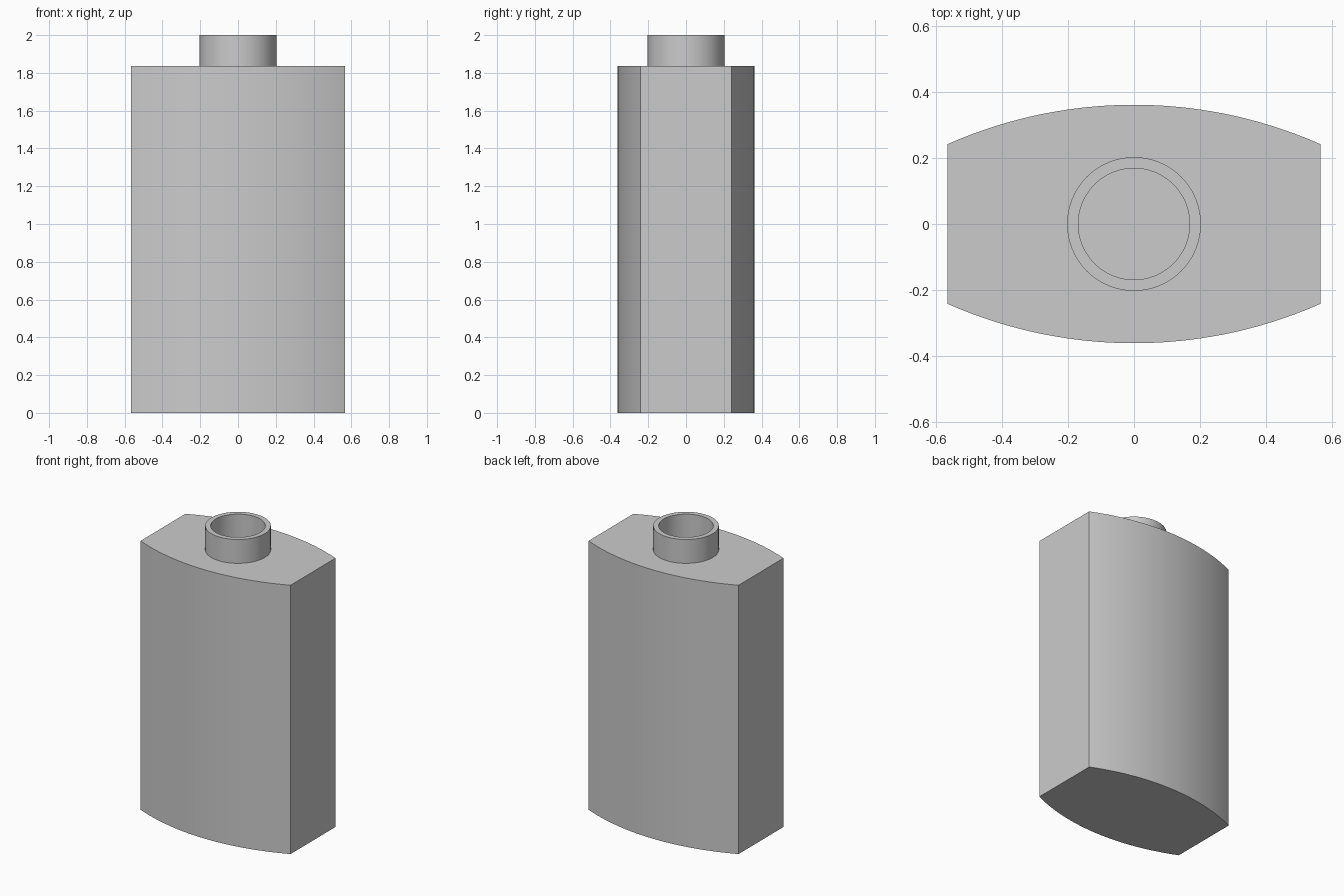
import bpy, bmesh, math

if "Cube" in bpy.data.objects:
    bpy.data.objects.remove(bpy.data.objects["Cube"])

HALF_W, EDGE_Y, MID_Y = 0.567, 0.242, 0.362   # body half width, side and centre half depth
BODY_H, TOTAL_H = 1.837, 2.0
NECK_R, WALL = 0.203, 0.034
SAG = MID_Y - EDGE_Y
ARC_R = (HALF_W ** 2 + SAG ** 2) / (2 * SAG)


def prism(name, pts, z0, z1):
    """Extrude a closed outline from z0 to z1."""
    bm = bmesh.new()
    face = bm.faces.new([bm.verts.new((x, y, z0)) for x, y in pts])
    ext = bmesh.ops.extrude_face_region(bm, geom=[face])
    for v in ext["geom"]:
        if isinstance(v, bmesh.types.BMVert):
            v.co.z = z1
    bmesh.ops.recalc_face_normals(bm, faces=bm.faces)
    mesh = bpy.data.meshes.new(name)
    bm.to_mesh(mesh)
    bm.free()
    obj = bpy.data.objects.new(name, mesh)
    bpy.context.collection.objects.link(obj)
    return obj


def bulged_outline(inset, n=40):
    """Flat sides with arced front and back, offset inwards by inset."""
    w, r, cy = HALF_W - inset, ARC_R - inset, MID_Y - ARC_R
    a = math.asin(w / r)
    angles = [a - 2 * a * i / n for i in range(n + 1)]
    back = [(r * math.sin(t), cy + r * math.cos(t)) for t in angles]
    return back + [(-x, -y) for x, y in back]


def circle(r, n=96):
    return [(r * math.cos(2 * math.pi * i / n), r * math.sin(2 * math.pi * i / n)) for i in range(n)]


def combine(target, tool, operation):
    mod = target.modifiers.new(operation, "BOOLEAN")
    mod.operation, mod.solver, mod.object = operation, "EXACT", tool
    bpy.context.view_layer.objects.active = target
    bpy.ops.object.modifier_apply(modifier=mod.name)
    bpy.data.objects.remove(tool)


# Outer body and neck
bottle = prism("bottle", bulged_outline(0), 0, BODY_H)
combine(bottle, prism("neck", circle(NECK_R), BODY_H - WALL / 2, TOTAL_H), "UNION")

# Hollow interior, open through the neck
combine(bottle, prism("cavity", bulged_outline(WALL), WALL, BODY_H - WALL), "DIFFERENCE")
combine(bottle, prism("neck_hole", circle(NECK_R - WALL), BODY_H - 3 * WALL, TOTAL_H + 0.1), "DIFFERENCE")

# Smooth curved walls, sharp edges
bpy.ops.object.select_all(action="DESELECT")
bottle.select_set(True)
bpy.context.view_layer.objects.active = bottle
bpy.ops.object.shade_smooth_by_angle(angle=math.radians(20))
